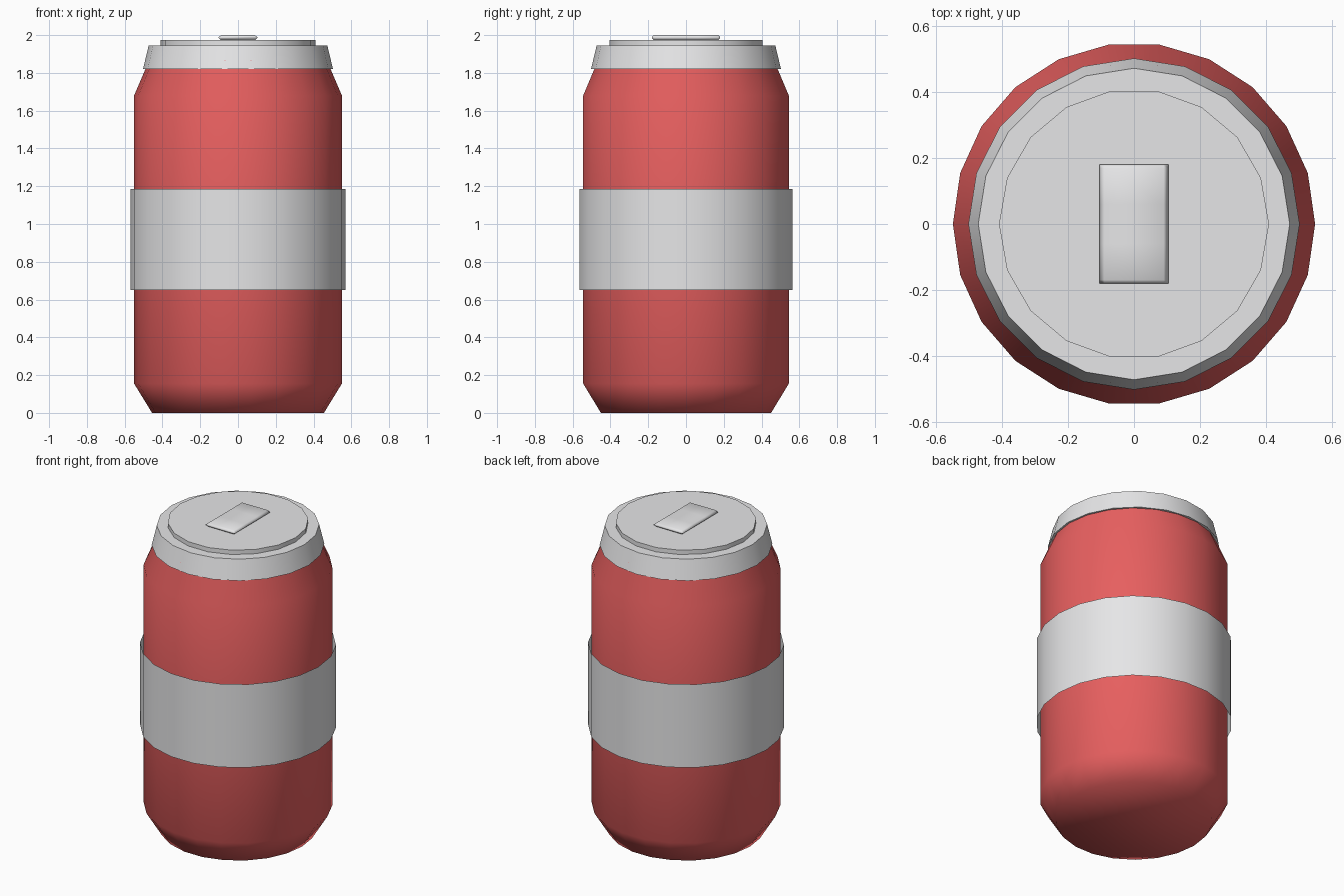
import bpy, bmesh, math

cube = bpy.data.objects.get("Cube")
if cube:
    bpy.data.objects.remove(cube, do_unlink=True)


def material(name, color):
    mat = bpy.data.materials.new(name)
    mat.use_nodes = True
    mat.diffuse_color = color
    mat.node_tree.nodes["Principled BSDF"].inputs["Base Color"].default_value = color
    return mat


red = material("can red", (0.8, 0.115, 0.115, 1))
grey = material("light grey", (0.8, 0.8, 0.81, 1))


def loft(name, rings, mat, caps=True, sharp_angle=None):
    """Join equal rings of points into one smooth skin."""
    bm = bmesh.new()
    loops = [[bm.verts.new(p) for p in ring] for ring in rings]
    n = len(loops[0])
    for low, high in zip(loops, loops[1:]):
        for i in range(n):
            j = (i + 1) % n
            bm.faces.new((low[i], low[j], high[j], high[i]))
    if caps:
        bm.faces.new(loops[0][::-1])
        bm.faces.new(loops[-1])
        bmesh.ops.recalc_face_normals(bm, faces=bm.faces)
    mesh = bpy.data.meshes.new(name)
    bm.to_mesh(mesh)
    bm.free()
    mesh.materials.append(mat)
    obj = bpy.data.objects.new(name, mesh)
    bpy.context.collection.objects.link(obj)
    bpy.ops.object.select_all(action="DESELECT")
    obj.select_set(True)
    bpy.context.view_layer.objects.active = obj
    if sharp_angle is None:
        bpy.ops.object.shade_smooth()
    else:
        bpy.ops.object.shade_smooth_by_angle(angle=math.radians(sharp_angle))
    return obj


def turned(name, profile, sides, mat, **options):
    """Revolve (radius, height) points around z."""
    angles = [math.tau * i / sides for i in range(sides)]
    rings = [[(r * math.cos(a), r * math.sin(a), z) for a in angles] for r, z in profile]
    return loft(name, rings, mat, **options)


# Can body with tapered foot and shoulder
turned("can_body", [(0.455, 0), (0.55, 0.155), (0.55, 1.68), (0.486, 1.83), (0.486, 1.867)],
       22, red)

# Open label sleeve around the middle
turned("label_band", [(0.57, 0.65), (0.57, 1.185)], 22, grey, caps=False)

# Tapered rim and raised lid disc
turned("top_rim", [(0.503, 1.82), (0.473, 1.945)], 20, grey, sharp_angle=30)
turned("lid_disc", [(0.41, 1.94), (0.41, 1.973)], 18, grey, sharp_angle=30)

# Pull tab: soft-edged plate lying along y
section = [(0.105, 0), (0.09, 1), (-0.09, 1), (-0.105, 0), (-0.09, -1), (0.09, -1)]
stations = [(-0.18, 0.3), (-0.17, 1), (-0.06, 1), (0.06, 1), (0.17, 1), (0.18, 0.3)]
loft("pull_tab",
     [[(x, y, 1.987 + 0.013 * t * s) for x, t in section] for y, s in stations], grey)
